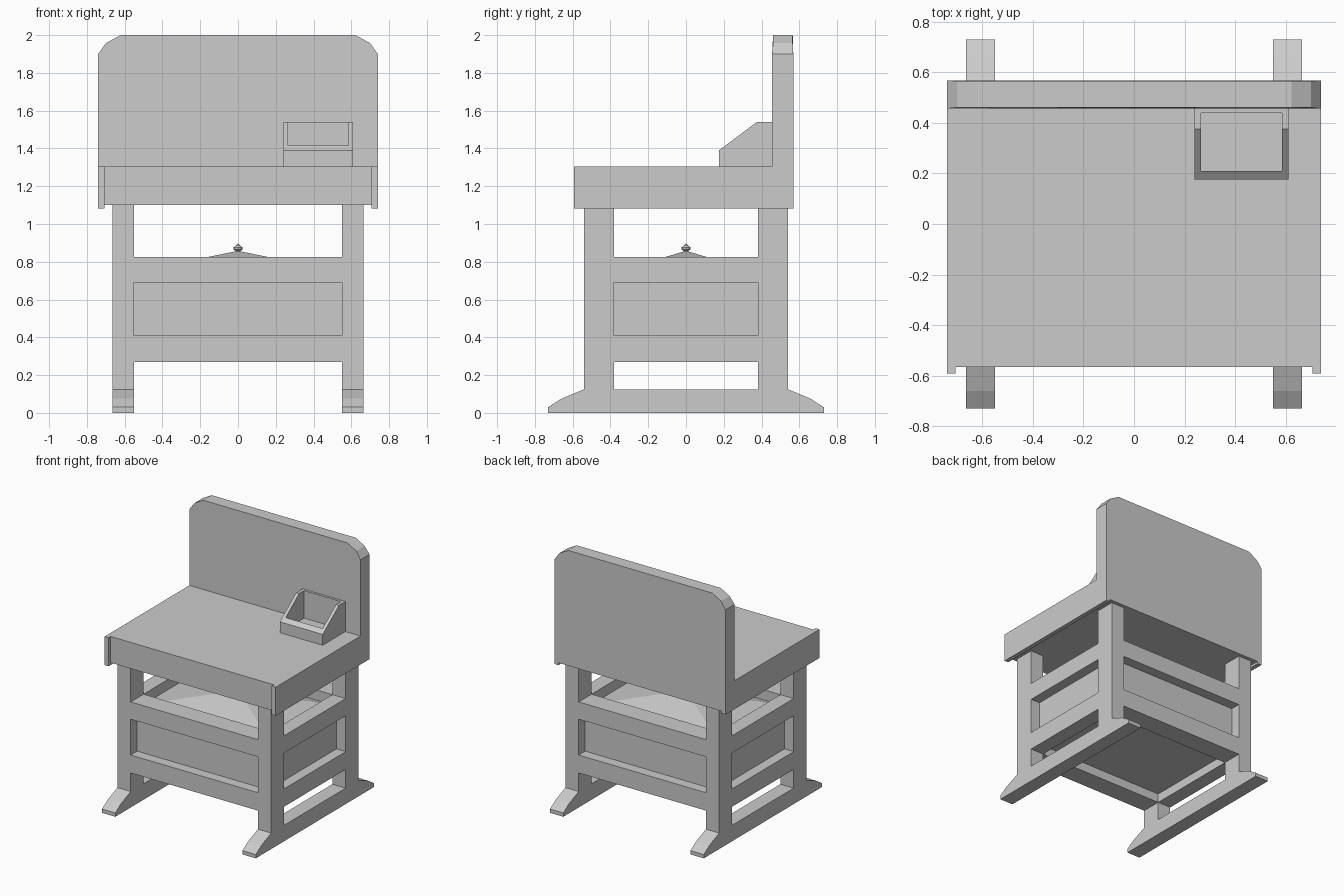
import bpy, math

if "Cube" in bpy.data.objects:
    bpy.data.objects.remove(bpy.data.objects["Cube"])


def mesh_object(name, verts, faces):
    me = bpy.data.meshes.new(name)
    me.from_pydata(verts, [], faces)
    me.update()
    ob = bpy.data.objects.new(name, me)
    bpy.context.collection.objects.link(ob)
    return ob


def prism(name, profile, a, b, axis='x'):
    """Extrude a profile: (y, z) along x, or (x, z) along y."""
    n = len(profile)
    if axis == 'x':
        verts = [(t, p, q) for t in (a, b) for p, q in profile]
    else:
        verts = [(p, t, q) for t in (a, b) for p, q in profile]
    faces = [tuple(range(n)), tuple(reversed(range(n, 2 * n)))]
    faces += [(i, i + n, (i + 1) % n + n, (i + 1) % n) for i in range(n)]
    ob = mesh_object(name, verts, faces)
    import bmesh
    bm = bmesh.new()
    bm.from_mesh(ob.data)
    bmesh.ops.recalc_face_normals(bm, faces=bm.faces)
    bm.to_mesh(ob.data)
    bm.free()
    return ob


def box(name, x0, x1, y0, y1, z0, z1):
    return prism(name, [(y0, z0), (y1, z0), (y1, z1), (y0, z1)], x0, x1)


def lathe(name, profile, sides):
    verts, faces = [], []
    for r, z in profile:
        for i in range(sides):
            t = 2 * math.pi * i / sides
            verts.append((r * math.cos(t), r * math.sin(t), z))
    for j in range(len(profile) - 1):
        for i in range(sides):
            k = (i + 1) % sides
            faces.append((j * sides + i, j * sides + k,
                          (j + 1) * sides + k, (j + 1) * sides + i))
    faces.append(tuple(reversed(range(sides))))
    faces.append(tuple(range(len(verts) - sides, len(verts))))
    return mesh_object(name, verts, faces)


# Desktop slab and side aprons
box("desktop", -0.706, 0.706, -0.565, 0.456, 1.10, 1.305)
for s, side in ((-1, "left"), (1, "right")):
    x0, x1 = sorted((s * 0.706, s * 0.74))
    box(side + "_apron", x0, x1, -0.592, 0.568, 1.082, 1.305)

# Tall back board with clipped corners, thinning slightly at the top
half = [(0.74, 1.30), (0.74, 1.90), (0.70, 1.957), (0.622, 2.0)]
outline = [(0.706, 1.10), (0.706, 1.30)] + half
outline += [(-x, z) for x, z in reversed(outline)]
board = prism("back_board", outline, 0.456, 0.568, 'y')
for v in board.data.vertices:
    if v.co.z > 1.95:
        v.co.y += 0.005 if v.co.y < 0.5 else -0.003

# Legs, foot runners and side rails
foot = [(0.73, 0), (0.73, 0.03), (0.66, 0.075), (0.54, 0.125)]
runner = foot + [(-y, z) for y, z in reversed(foot)]
for s, side in ((-1, "left"), (1, "right")):
    x0, x1 = sorted((s * 0.55, s * 0.665))
    prism(side + "_foot_runner", runner, x0, x1)
    box(side + "_front_leg", x0, x1, -0.54, -0.38, 0.125, 1.10)
    box(side + "_back_leg", x0, x1, 0.38, 0.54, 0.125, 1.10)
    box(side + "_lower_rail", x0, x1, -0.38, 0.38, 0.27, 0.41)
    box(side + "_upper_rail", x0, x1, -0.38, 0.38, 0.69, 0.825)
    box(side + "_panel", *sorted((s * 0.55, s * 0.585)), -0.38, 0.38, 0.41, 0.69)

# Front and back rails with recessed panels
for s, side in ((-1, "front"), (1, "back")):
    y0, y1 = sorted((s * 0.38, s * 0.54))
    box(side + "_lower_rail", -0.55, 0.55, y0, y1, 0.27, 0.41)
    box(side + "_upper_rail", -0.55, 0.55, y0, y1, 0.69, 0.825)
    box(side + "_panel", -0.55, 0.55, *sorted((s * 0.38, s * 0.46)), 0.41, 0.69)

# Heater box floor, and its low pyramid lid with a knob
box("box_floor", -0.55, 0.55, -0.38, 0.38, 0.34, 0.41)
a, b = 0.55, 0.38
mesh_object("pyramid_lid",
            [(-a, -b, 0.745), (a, -b, 0.745), (a, b, 0.745), (-a, b, 0.745), (0, 0, 0.858)],
            [(0, 1, 4), (1, 2, 4), (2, 3, 4), (3, 0, 4), (3, 2, 1, 0)])
lathe("lid_knob", [(0.014, 0.845), (0.014, 0.858), (0.024, 0.866), (0.024, 0.876),
                   (0.014, 0.883), (0.002, 0.897)], 8)

# Sloped open tray on the desktop
slope = 0.15 / 0.20
tray_side = [(0.175, 1.30), (0.456, 1.30), (0.456, 1.54), (0.375, 1.54), (0.175, 1.39)]
prism("tray_left_wall", tray_side, 0.24, 0.265)
prism("tray_right_wall", tray_side, 0.585, 0.61)
prism("tray_front_wall", [(0.175, 1.30), (0.21, 1.30), (0.21, 1.39 + 0.035 * slope),
                          (0.175, 1.39)], 0.265, 0.585)
box("tray_back_wall", 0.265, 0.585, 0.438, 0.456, 1.30, 1.54)
box("tray_floor", 0.265, 0.585, 0.21, 0.438, 1.30, 1.325)
